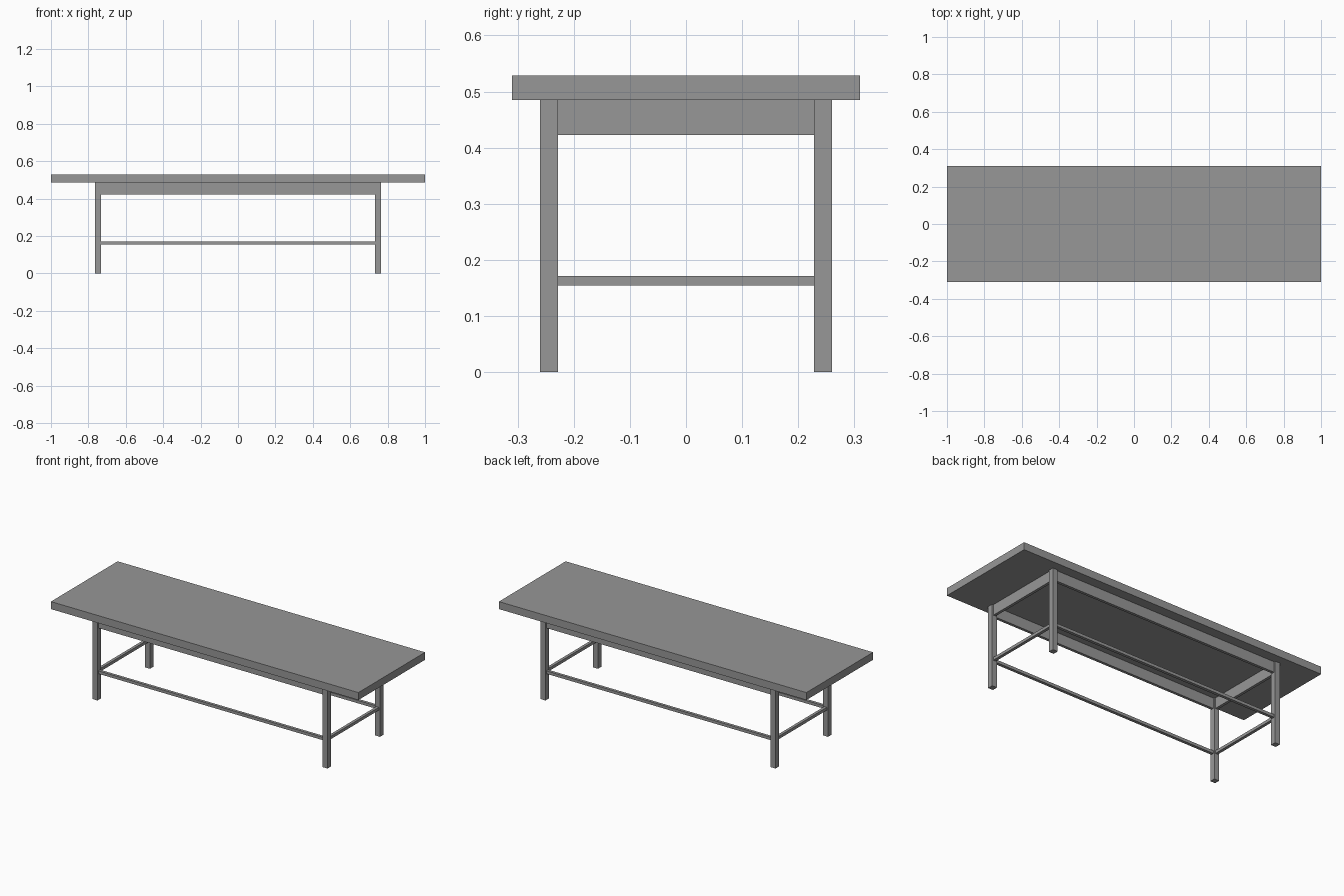
import bpy

cube = bpy.data.objects.get("Cube")
if cube:
    bpy.data.objects.remove(cube, do_unlink=True)

grey = bpy.data.materials.new("plain_grey")
grey.use_nodes = True
colour = (0.31, 0.31, 0.31, 1)
grey.diffuse_color = colour
grey.node_tree.nodes["Principled BSDF"].inputs["Base Color"].default_value = colour


def box(name, centre, size):
    bpy.ops.mesh.primitive_cube_add(size=1, location=centre)
    obj = bpy.context.object
    obj.name = name
    obj.scale = size
    bpy.ops.object.transform_apply(location=False, rotation=False, scale=True)
    obj.data.materials.append(grey)


TOP, UNDER = 0.529, 0.485        # table top heights
LEG = 0.032                      # leg thickness
LEG_X, LEG_Y = 0.748, 0.244      # leg centres
APRON_Z, APRON_H, APRON_T = 0.454, 0.062, 0.016
BAR_Z, BAR = 0.163, 0.017
SPAN_X, SPAN_Y = 2 * LEG_X - LEG, 2 * LEG_Y - LEG

# Table top
box("table_top", (0, 0, (TOP + UNDER) / 2), (2, 0.62, TOP - UNDER))

# Legs
for sx, side in ((1, "left"), (-1, "right")):
    for sy, end in ((-1, "front"), (1, "back")):
        box(f"{end}_{side}_leg", (sx * LEG_X, sy * LEG_Y, UNDER / 2), (LEG, LEG, UNDER))

# Long aprons and stretchers between the legs
for sy, end in ((-1, "front"), (1, "back")):
    box(f"{end}_apron", (0, sy * LEG_Y, APRON_Z), (SPAN_X, APRON_T, APRON_H))
    box(f"{end}_stretcher", (0, sy * LEG_Y, BAR_Z), (SPAN_X, BAR, BAR))

# Short aprons and stretchers at the two ends
for sx, side in ((1, "left"), (-1, "right")):
    box(f"{side}_apron", (sx * LEG_X, 0, APRON_Z), (APRON_T, SPAN_Y, APRON_H))
    box(f"{side}_stretcher", (sx * LEG_X, 0, BAR_Z), (BAR, SPAN_Y, BAR))
